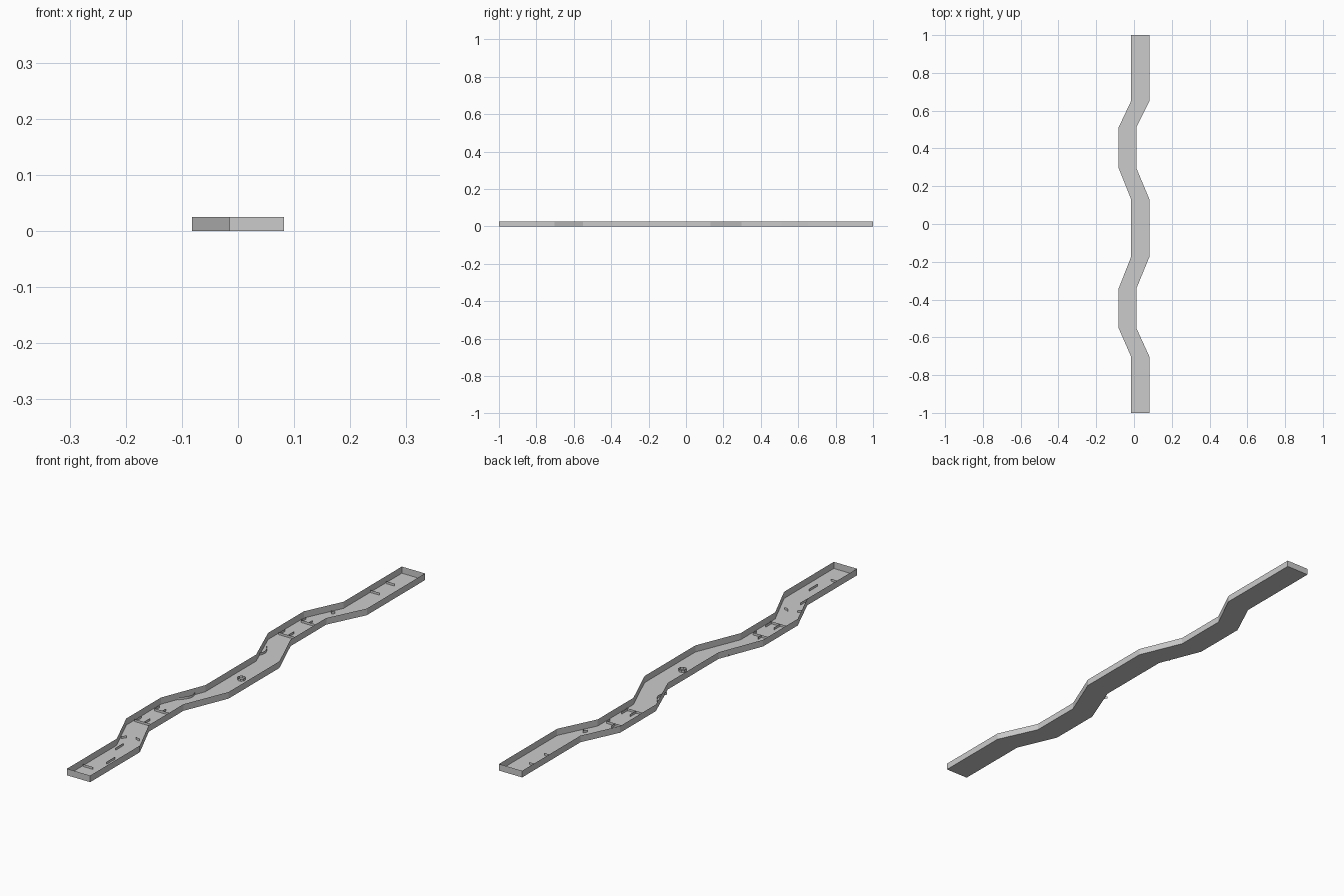
import bpy, bmesh
from math import cos, sin, pi

if "Cube" in bpy.data.objects:
    bpy.data.objects.remove(bpy.data.objects["Cube"])

H = 0.025      # tray wall height
PH = 0.009     # obstacle height

def make_object(name, bm):
    me = bpy.data.meshes.new(name)
    bm.to_mesh(me)
    bm.free()
    ob = bpy.data.objects.new(name, me)
    bpy.context.collection.objects.link(ob)
    return ob

def fence(name, paths, height, closed=False):
    """Thin upright sheets following floor polylines."""
    bm = bmesh.new()
    for pts in paths:
        lo = [bm.verts.new((x, y, 0)) for x, y in pts]
        hi = [bm.verts.new((x, y, height)) for x, y in pts]
        n = len(pts)
        for i in range(n if closed else n - 1):
            j = (i + 1) % n
            bm.faces.new((lo[i], lo[j], hi[j], hi[i]))
    return make_object(name, bm)

# Centre line offsets: left edge and right edge of the winding lane
stations = [(-1, 1), (-0.703, 1), (-0.55, 0), (-0.343, 0), (-0.173, 1),
            (0.13, 1), (0.297, 0), (0.51, 0), (0.652, 1), (1, 1)]
left = [(-0.015 if s else -0.082, y) for y, s in stations]
right = [(0.082 if s else 0.012, y) for y, s in stations]

# Lane floor
bm = bmesh.new()
L = [bm.verts.new((x, y, 0)) for x, y in left]
R = [bm.verts.new((x, y, 0)) for x, y in right]
for i in range(len(L) - 1):
    bm.faces.new((L[i], R[i], R[i + 1], L[i + 1]))
make_object("lane_floor", bm)

# Outer walls, thin sheets around the lane
fence("lane_walls", [right + left[::-1]], H, closed=True)

# Straight barriers near both ends
fence("end_barriers", [
    [(-0.012, 0.90), (0.025, 0.90)], [(-0.012, 0.81), (0.025, 0.81)],
    [(-0.010, -0.91), (0.030, -0.91)],
    [(0.005, -0.74), (0.005, -0.69)], [(0.045, -0.85), (0.045, -0.80)]], PH)

# Comb and stepped barriers in the two side bays
for tag, yc, ys in (("front", -0.51, -0.40), ("back", 0.35, 0.475)):
    comb = [[(-0.075, yc), (0.003, yc)]]
    comb += [[(x, yc), (x, yc + 0.035)] for x in (-0.072, -0.036, 0.0)]
    fence(tag + "_comb_barrier", comb, PH)
    fence(tag + "_stepped_barrier", [
        [(-0.07, ys + 0.03), (-0.07, ys), (-0.036, ys), (-0.036, ys + 0.02)],
        [(-0.036, ys), (0.0, ys), (0.0, ys - 0.02)]], PH)

# Curved barriers along the slanted walls
for tag, yc, s in (("front", -0.24, 1), ("back", 0.205, -1)):
    arc = [(-0.045 + 0.018 * sin(pi * t / 6) + s * 0.008 * (t / 3 - 1),
            yc + 0.04 * (t / 3 - 1)) for t in range(7)]
    fence(tag + "_curved_barrier", [arc], PH)

# Short angled barriers in the outer bends
for tag, yc, s in (("front", -0.62, -1), ("back", 0.575, 1)):
    fence(tag + "_angled_barriers", [
        [(-0.035, yc + s * 0.03), (-0.022, yc + s * 0.015), (-0.015, yc + s * 0.025)],
        [(0.012, yc - 0.005), (0.022, yc + s * 0.01), (0.03, yc - 0.01)]], PH)

# Ring in the middle of the lane
ring = [(0.03 + 0.014 * cos(pi * k / 4 + pi / 8), -0.022 + 0.014 * sin(pi * k / 4 + pi / 8))
        for k in range(8)]
fence("centre_ring", [ring], PH, closed=True)
